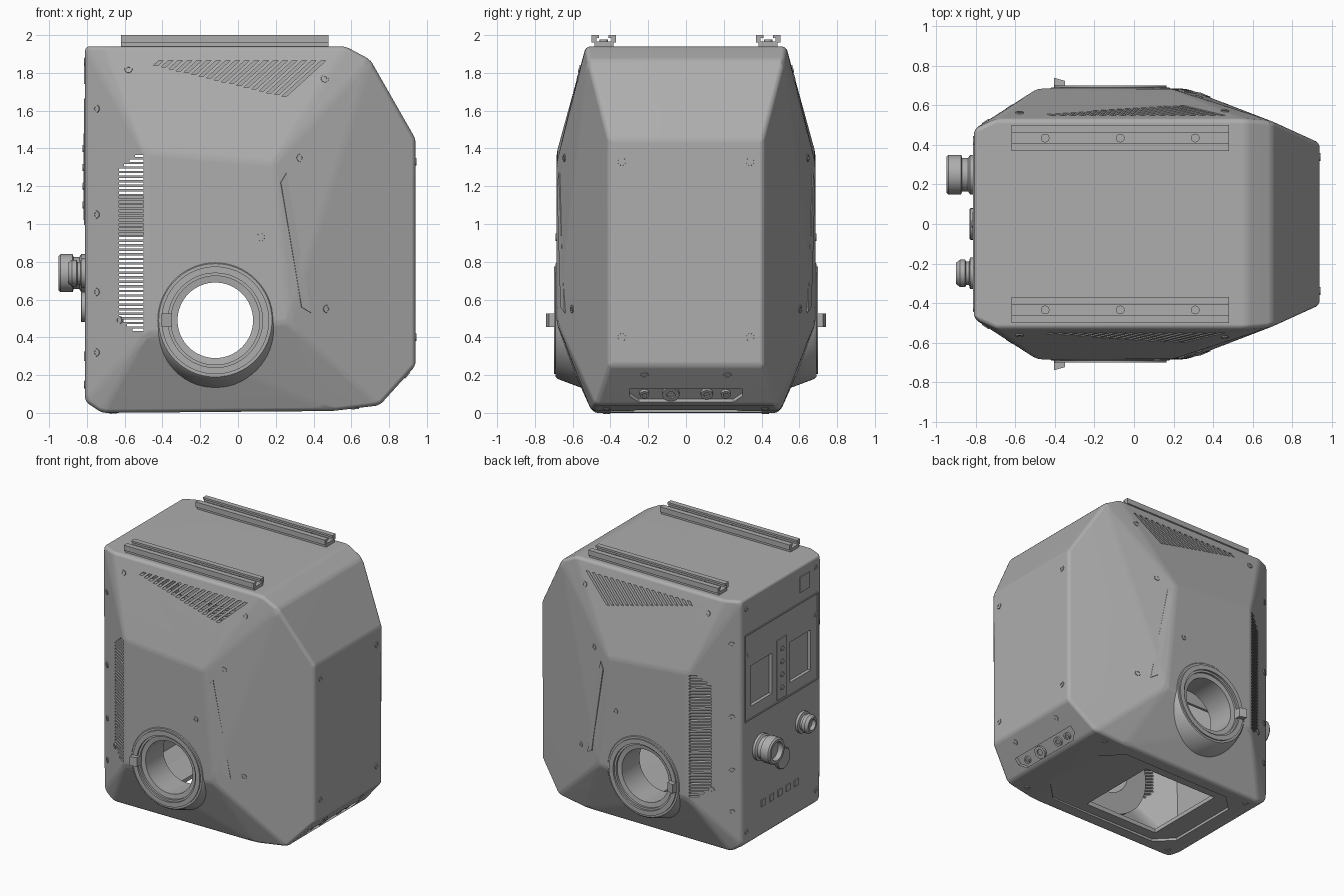
import bpy, bmesh, math
from mathutils import Vector, Matrix
from mathutils.bvhtree import BVHTree

if "Cube" in bpy.data.objects:
    bpy.data.objects.remove(bpy.data.objects["Cube"], do_unlink=True)

GREY = (0.42, 0.42, 0.42, 1)
mat = bpy.data.materials.new("housing grey")
mat.use_nodes = True
mat.diffuse_color = GREY
mat.node_tree.nodes["Principled BSDF"].inputs["Base Color"].default_value = GREY
made = []


def finish(name, bm, keep=True):
    bmesh.ops.recalc_face_normals(bm, faces=bm.faces[:])
    me = bpy.data.meshes.new(name)
    bm.to_mesh(me)
    bm.free()
    me.materials.append(mat)
    ob = bpy.data.objects.new(name, me)
    bpy.context.scene.collection.objects.link(ob)
    if keep:
        made.append(ob)
    return ob


def add_box(bm, centre, size):
    m = Matrix.Translation(centre) @ Matrix.Diagonal((*size, 1))
    bmesh.ops.create_cube(bm, size=1, matrix=m)


def add_prism(bm, points, push):
    face = bm.faces.new([bm.verts.new(p) for p in points])
    ext = bmesh.ops.extrude_face_region(bm, geom=[face])
    verts = [g for g in ext["geom"] if isinstance(g, bmesh.types.BMVert)]
    bmesh.ops.translate(bm, verts=verts, vec=push)


def box(name, centre, size):
    bm = bmesh.new()
    add_box(bm, centre, size)
    return finish(name, bm)


def lathe(name, profile, loc, axis, closed=False, steps=48):
    bm = bmesh.new()
    vs = [bm.verts.new((r, 0, h)) for r, h in profile]
    pairs = list(zip(vs, vs[1:])) + ([(vs[-1], vs[0])] if closed else [])
    edges = [bm.edges.new(p) for p in pairs]
    bmesh.ops.spin(bm, geom=vs + edges, cent=(0, 0, 0), axis=(0, 0, 1),
                   angle=math.tau, steps=steps)
    bmesh.ops.remove_doubles(bm, verts=bm.verts[:], dist=1e-5)
    turn = Vector(axis).to_track_quat('Z', 'Y').to_matrix().to_4x4()
    bm.transform(Matrix.Translation(loc) @ turn)
    return finish(name, bm)


# Faceted housing: half of the corner points, mirrored in y
CORNERS = [(-.81, .48, 1.94), (-.70, .53, 1.94), (.57, .53, 1.94), (.70, .52, 1.87),
           (-.49, .685, 1.38), (.19, .685, 1.32), (.27, .685, .48), (-.49, .685, .42),
           (.94, .41, 1.45), (.94, .41, .25), (.75, .48, .04), (.5, .5, .01),
           (-.72, .49, 0), (-.81, .47, .06)]


def housing_shape(scale, bevel):
    bm = bmesh.new()
    for x, y, z in CORNERS:
        for s in (1, -1):
            bm.verts.new((x * scale, s * y * scale, .97 + (z - .97) * scale))
    res = bmesh.ops.convex_hull(bm, input=bm.verts[:])
    loose = [v for v in bm.verts if not v.link_faces]
    bmesh.ops.delete(bm, geom=loose, context='VERTS')
    bmesh.ops.dissolve_limit(bm, angle_limit=math.radians(4),
                             verts=bm.verts[:], edges=bm.edges[:])
    if bevel:
        bmesh.ops.bevel(bm, geom=bm.edges[:], offset=bevel, segments=3, profile=.5,
                        affect='EDGES', clamp_overlap=True)
    return bm


shape = housing_shape(1, .022)
surface = BVHTree.FromBMesh(shape)
body = finish("housing", shape)


def cut(bm):
    cutter = finish("cutter", bm, keep=False)
    cutter.hide_render = True
    mod = body.modifiers.new("cut", 'BOOLEAN')
    mod.operation, mod.solver, mod.object = 'DIFFERENCE', 'EXACT', cutter
    bpy.context.view_layer.objects.active = body
    bpy.ops.object.modifier_apply(modifier=mod.name)
    bpy.data.objects.remove(cutter, do_unlink=True)


cut(housing_shape(.95, 0))

# Port bore, side louvres and slanted upper vents pass through both sides
PORT = Vector((-.12, 0, .49))
bm = bmesh.new()
bmesh.ops.create_cone(bm, cap_ends=True, segments=48, radius1=.25, radius2=.25, depth=2,
                      matrix=Matrix.Translation(PORT) @ Matrix.Rotation(math.pi / 2, 4, 'X'))
for i in range(39):
    z = .44 + i * .0242
    left = -.63 + max(0, (z - 1.29) * 1.2) + max(0, (.5 - z) * 1.2)
    add_box(bm, ((left - .5) / 2, 0, z), (-.5 - left, 2, .012))
for i in range(18):
    t = i / 17
    x, drop = -.42 + .86 * t, .025 + .165 * t
    low = x - drop * 1.1
    add_prism(bm, [(x, -1, 1.865), (x + .025, -1, 1.865),
                   (low + .025, -1, 1.865 - drop), (low, -1, 1.865 - drop)], (0, 2, 0))
cut(bm)

# Floor recess and access opening
bm = bmesh.new()
octagon = [(-.62, -.28), (-.5, -.4), (.4, -.4), (.55, -.25),
           (.55, .25), (.4, .4), (-.5, .4), (-.62, .28)]
add_prism(bm, [(x, y, -.1) for x, y in octagon], (0, 0, .12))
cut(bm)
bm = bmesh.new()
add_box(bm, (-.15, 0, 0), (.62, .64, .2))
cut(bm)

# Recessed control windows on the connector side, recessed socket bay opposite
bm = bmesh.new()
for y in (.24, -.23):
    add_box(bm, (-.81, y, 1.25), (.05, .25, .31))
BAY = Vector((.795, 0, .09))
UP, OUT = Vector((.67, 0, .74)), Vector((.74, 0, -.67))
bay = [(-.3, .05), (.3, .05), (.3, 0), (.25, -.045), (-.25, -.045), (-.3, 0)]
add_prism(bm, [BAY + Vector((0, y, 0)) + UP * v - OUT * .025 for y, v in bay], OUT * .1)
cut(bm)
for y, r in ((-.22, .025), (-.08, .045), (.11, .032), (.21, .025)):
    lathe("bay_socket", [(0, .008), (r * .5, .008), (r * .5, .018), (r, .018), (r, -.01)],
          BAY + Vector((0, y, 0)) - OUT * .025, OUT, steps=24)

# Inner dividers
box("upper_divider", (0, 0, 1.68), (1, .02, .42))
box("side_divider", (-.58, 0, 1.04), (.26, .02, .22))


def screw(origin, direction):
    loc, normal, _, _ = surface.ray_cast(Vector(origin), Vector(direction))
    if loc:
        lathe("screw", [(0, .001), (.01, .001), (.01, .005), (.02, .005), (.022, -.01)],
              loc, normal, steps=16)


FACE_SCREWS = [(-.58, 1.82), (.46, 1.77), (.33, 1.35), (.12, .93), (.47, .55), (-.63, .49),
               (-.75, 1.61), (-.75, 1.05), (-.75, .64), (-.75, .32)]
port_profile = [(.2, .45), (.2, .665), (.235, .67), (.235, .685), (.25, .685), (.25, .70),
                (.285, .70), (.285, .69), (.3, .69), (.31, .68), (.355, .56), (.365, .45)]
rail = [(-.05, 1.935), (.05, 1.935), (.05, 1.96), (.065, 1.96), (.065, 2), (.025, 2),
        (.025, 1.985), (.04, 1.985), (.04, 1.965), (-.04, 1.965), (-.04, 1.985),
        (-.025, 1.985), (-.025, 2), (-.065, 2), (-.065, 1.96), (-.05, 1.96)]

for s in (1, -1):
    # Port ring and its latch
    lathe("port_ring", port_profile, PORT, (0, s, 0), closed=True, steps=64)
    bm = bmesh.new()
    add_prism(bm, [(-.405, s * .66, .455), (-.405, s * .74, .455),
                   (-.35, s * .725, .455), (-.35, s * .66, .455)], (0, 0, .07))
    finish("port_latch", bm)
    # Top rail with three bolts
    bm = bmesh.new()
    add_prism(bm, [(-.62, s * .435 + y, z) for y, z in rail], (1.1, 0, 0))
    finish("top_rail", bm)
    for x in (-.45, -.07, .31):
        lathe("rail_bolt", [(0, .008), (.01, .008), (.01, .014), (.022, .014), (.022, 0)],
              (x, s * .435, 1.963), (0, 0, 1), steps=16)
    # Grip strip on the slanted cheek
    bm = bmesh.new()
    strip = [(.225, 1.22), (.255, 1.27), (.385, .53), (.335, .56)]
    hits = [surface.ray_cast(Vector((x, s * 2, z)), Vector((0, -s, 0)))[0] for x, z in strip]
    push = Vector((.35, .93 * s, 0))
    add_prism(bm, [h - push * .003 for h in hits], push * .01)
    finish("grip_strip", bm)
    # Screws on every side
    for x, z in FACE_SCREWS:
        screw((x, s * 2, z), (0, -s, 0))
    for y, z in ((.34, 1.33), (.34, .4), (.22, .2)):
        screw((2, s * y, z), (-1, 0, 0))
    for x in (-.66, .62):
        screw((x, s * .42, -1), (0, 0, 1))
    for z in (.15, 1.5, 1.86):
        screw((-2, s * .42, z), (1, 0, 0))

# Connector panel: border lines, centre strip, markings
for z in (1.0, 1.66):
    box("panel_line", (-.812, 0, z), (.008, .88, .01))
for y in (-.44, .44):
    box("panel_line", (-.812, y, 1.33), (.008, .01, .66))
box("switch_strip", (-.813, 0, 1.25), (.008, .12, .46))
for z in (1.1, 1.2, 1.3, 1.4):
    lathe("switch_button", [(0, .008), (.018, .008), (.02, 0)], (-.815, 0, z), (-1, 0, 0), steps=16)
box("label_plate", (-.812, -.28, 1.8), (.008, .12, .12))
for i in range(5):
    box("marking", (-.812, .22 - i * .1, .3), (.008, .05, .05))

# Connectors and round cap
lathe("large_connector", [(.1, -.01), (.1, .02), (.085, .03), (.085, .06), (.1, .065),
                          (.1, .13), (.09, .14), (.07, .14), (.07, .1), (0, .1)],
      (-.81, .25, .74), (-1, 0, 0))
lathe("small_connector", [(.08, -.01), (.08, .02), (.06, .025), (.06, .04), (.07, .045),
                          (.07, .07), (.055, .09), (.04, .09), (.04, .06), (0, .06)],
      (-.81, -.25, .74), (-1, 0, 0))
lathe("round_cap", [(.08, -.01), (.08, .018), (.075, .022), (0, .022)],
      (-.81, 0, .56), (-1, 0, 0))

# Shading
for ob in made:
    bpy.ops.object.select_all(action='DESELECT')
    ob.select_set(True)
    bpy.context.view_layer.objects.active = ob
    bpy.ops.object.shade_smooth_by_angle(angle=math.radians(30))
weighted = body.modifiers.new("weighted", 'WEIGHTED_NORMAL')
weighted.keep_sharp = True
